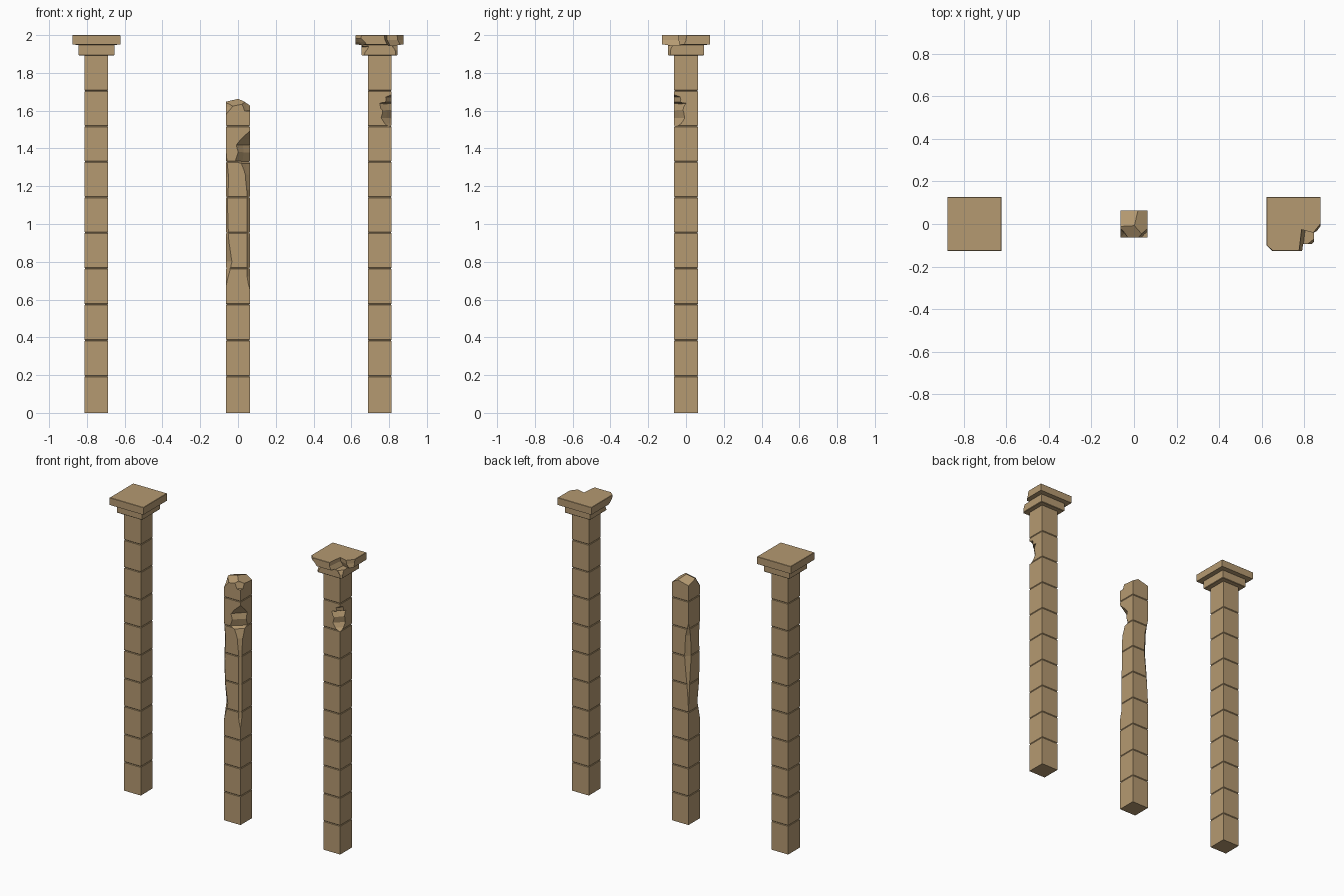
import bpy, bmesh, random
from mathutils import Vector

if "Cube" in bpy.data.objects:
    bpy.data.objects.remove(bpy.data.objects["Cube"])

random.seed(4)
H = 0.0625                                   # half width of a shaft
JOINTS = [0.195, 0.384, 0.574, 0.765, 0.954, 1.142, 1.33, 1.518, 1.705]

stone = bpy.data.materials.new("sandstone")
stone.diffuse_color = (0.46, 0.32, 0.165, 1)
stone.use_nodes = True
stone.node_tree.nodes["Principled BSDF"].inputs["Base Color"].default_value = stone.diffuse_color


def loft(name, rings):
    """Closed solid through rings with equal point counts."""
    bm = bmesh.new()
    rows = [[bm.verts.new(p) for p in ring] for ring in rings]
    n = len(rows[0])
    for a, b in zip(rows, rows[1:]):
        for i in range(n):
            j = (i + 1) % n
            bm.faces.new((a[i], a[j], b[j], b[i]))
    bm.faces.new(rows[0])
    bm.faces.new(rows[-1])
    bmesh.ops.recalc_face_normals(bm, faces=bm.faces)
    me = bpy.data.meshes.new(name)
    bm.to_mesh(me)
    bm.free()
    ob = bpy.data.objects.new(name, me)
    bpy.context.collection.objects.link(ob)
    me.materials.append(stone)
    return ob


def square_stack(name, cx, levels):
    """Square solid from (half width, height) levels."""
    return loft(name, [[(cx + sx * h, sy * h, z) for sx, sy in
                        ((-1, -1), (1, -1), (1, 1), (-1, 1))] for h, z in levels])


def shaft(name, cx, top):
    levels = [(H, 0)]
    for z in JOINTS:
        if z < top - 0.02:
            levels += [(H, z - 0.004), (H - 0.003, z), (H, z + 0.004)]
    return square_stack(name, cx, levels + [(H, top)])


def capital(name, cx):
    return square_stack(name, cx, [(0.092, 1.893), (0.095, 1.896), (0.095, 1.948),
                                   (0.127, 1.95), (0.127, 1.998), (0.125, 2.0)])


def carve(ob, cutter):
    """Subtract a cutter and remove it."""
    cutter.hide_render = True
    mod = ob.modifiers.new("damage", 'BOOLEAN')
    mod.operation = 'DIFFERENCE'
    mod.solver = 'EXACT'
    mod.object = cutter
    bpy.context.view_layer.objects.active = ob
    bpy.ops.object.modifier_apply(modifier=mod.name)
    bpy.data.objects.remove(cutter)


def chip_corner(ob, cx, sx, sy, profile, h=H, rough=0.004):
    """Wear away a vertical corner; profile is (height, cut leg length)."""
    e, rings = 0.02, []
    for z, leg in profile:
        k = h - leg / 2 + random.uniform(-rough, rough)
        pts = [(h - leg - e, h + e), (k, k), (h + e, h - leg - e), (h + e, h + e)]
        rings.append([(cx + sx * x, sy * y, z + random.uniform(-rough, rough))
                      for x, y in pts])
    carve(ob, loft("cutter", rings))


def slice_off(ob, point, normal):
    """Cut everything on the normal side of a plane."""
    bm = bmesh.new()
    bm.from_mesh(ob.data)
    cut = bmesh.ops.bisect_plane(bm, geom=bm.verts[:] + bm.edges[:] + bm.faces[:],
                                 plane_co=point, plane_no=Vector(normal), clear_outer=True)
    edges = [g for g in cut["geom_cut"] if isinstance(g, bmesh.types.BMEdge)]
    bmesh.ops.holes_fill(bm, edges=edges)
    bmesh.ops.recalc_face_normals(bm, faces=bm.faces)
    bm.to_mesh(ob.data)
    bm.free()


# Intact left column
shaft("left_shaft", -0.75, 1.895)
capital("left_capital", -0.75)

# Broken middle column: ragged top
mid = shaft("broken_shaft", 0, 1.68)
slice_off(mid, (0, 0, 1.66), (-0.25, 0.3, 1))
slice_off(mid, (0.005, 0, 1.66), (0.6, 0.1, 1))
slice_off(mid, (0, -0.02, 1.655), (-0.2, -0.6, 1))
# gash and worn edge on the front right corner
chip_corner(mid, 0, 1, -1, [(1.60, 0.025), (1.63, 0.04), (1.70, 0.05)])
chip_corner(mid, 0, 1, -1, [(0.58, -0.01), (0.72, 0.012), (0.95, 0.010), (1.18, 0.016),
                            (1.26, 0.022), (1.32, 0.045), (1.335, 0.075), (1.38, 0.06),
                            (1.42, 0.07), (1.45, 0.045), (1.50, -0.012)])
# chips on the left corners
chip_corner(mid, 0, -1, -1, [(0.64, -0.01), (0.72, 0.012), (0.80, 0.028), (0.93, 0.015),
                             (1.10, 0.006), (1.25, 0.010), (1.45, -0.01)], rough=0.002)
chip_corner(mid, 0, -1, -1, [(1.58, -0.01), (1.62, 0.028), (1.70, 0.06)])
chip_corner(mid, 0, -1, 1, [(0.66, -0.01), (0.95, 0.014), (1.14, 0.028), (1.28, 0.020),
                            (1.42, -0.01)], rough=0.002)

# Damaged right column: bite in the front right corner
right = shaft("right_shaft", 0.75, 1.895)
chip_corner(right, 0.75, 1, -1, [(1.515, 0.012), (1.53, 0.035), (1.56, 0.055), (1.60, 0.05),
                                 (1.638, 0.06), (1.645, 0.028), (1.675, 0.035), (1.69, -0.01)])

# Damaged right capital: notch through the upper slab
cap = capital("right_capital", 0.75)
notch = [(0.90, 0.03), (0.845, -0.04), (0.79, -0.025), (0.775, -0.15), (0.90, -0.15)]
carve(cap, loft("cutter", [[(x + d, y + d * 0.5, z) for x, y in notch]
                           for z, d in ((1.945, 0.015), (1.975, 0.0), (2.02, -0.005))]))
# broken corners and front edge
chip_corner(cap, 0.75, 1, -1, [(1.88, 0.01), (1.92, 0.018), (1.96, 0.03)], h=0.095)
chip_corner(cap, 0.75, -1, -1, [(1.935, 0.075), (1.965, 0.05), (1.985, 0.03), (2.01, 0.026)],
            h=0.127)
chip_corner(cap, 0.75, -1, -1, [(1.88, 0.008), (1.91, 0.016), (1.94, 0.035)], h=0.095)
